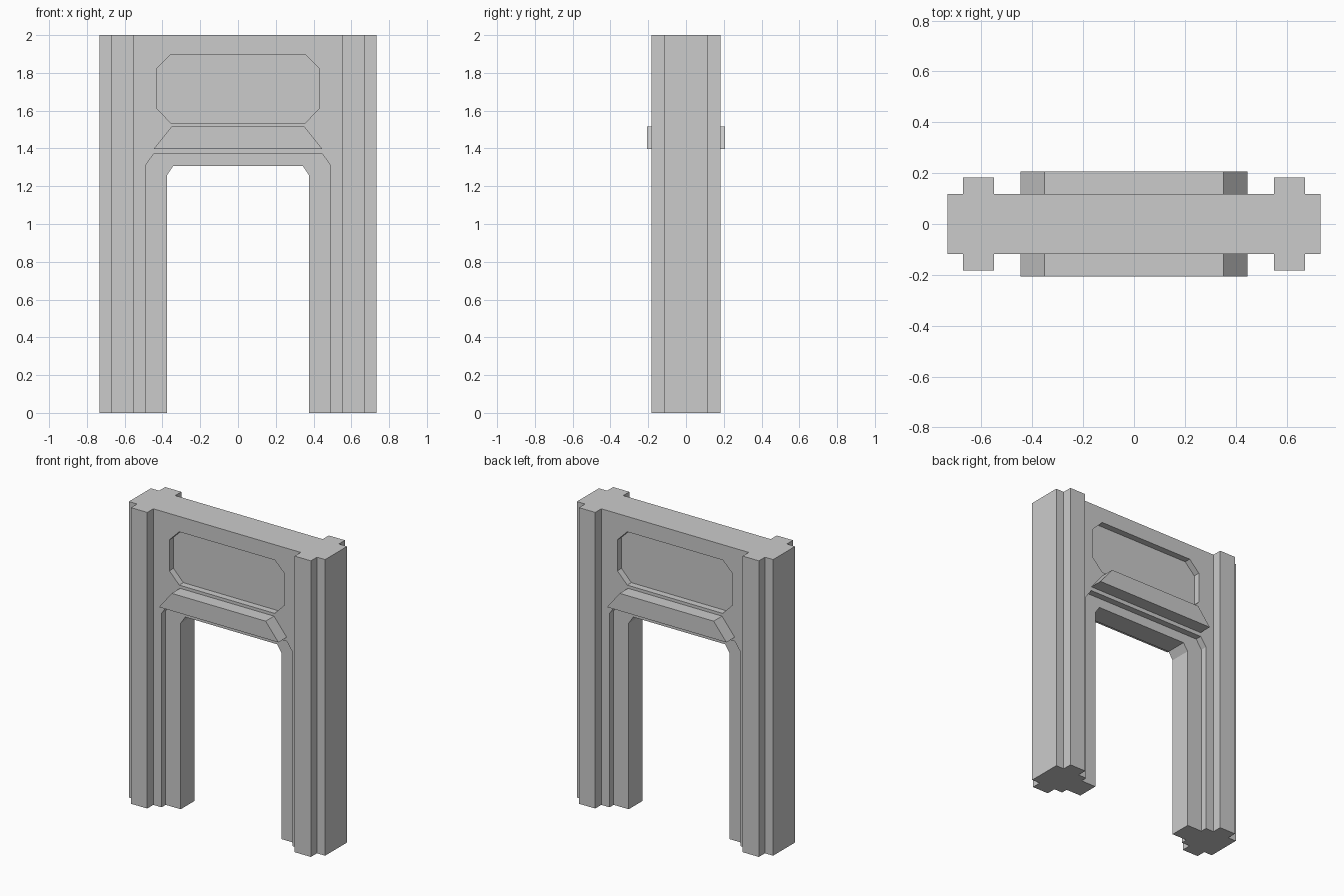
import bpy, bmesh

if "Cube" in bpy.data.objects:
    bpy.data.objects.remove(bpy.data.objects["Cube"])

HEIGHT = 2.0
WALL = 0.117      # half thickness of the wall
RECESS = 0.073    # half thickness where the wall is cut back


def prism(name, half, y0, y1):
    """Extrude along y a symmetric XZ outline given by its right half (x, z), bottom to top."""
    outline = half + [(-x, z) for x, z in reversed(half)]
    bm = bmesh.new()
    face = bm.faces.new([bm.verts.new((x, y0, z)) for x, z in outline])
    ext = bmesh.ops.extrude_face_region(bm, geom=[face])
    verts = [g for g in ext["geom"] if isinstance(g, bmesh.types.BMVert)]
    bmesh.ops.translate(bm, verts=verts, vec=(0, y1 - y0, 0))
    bmesh.ops.recalc_face_normals(bm, faces=bm.faces)
    return add(name, bm)


def box(name, lo, hi):
    bm = bmesh.new()
    bmesh.ops.create_cube(bm, size=1)
    for v in bm.verts:
        v.co = [(a + b) / 2 + c * (b - a) for a, b, c in zip(lo, hi, v.co)]
    return add(name, bm)


def add(name, bm):
    mesh = bpy.data.meshes.new(name)
    bm.to_mesh(mesh)
    bm.free()
    obj = bpy.data.objects.new(name, mesh)
    bpy.context.collection.objects.link(obj)
    return obj


def mirror(obj, x=False, y=False):
    mod = obj.modifiers.new("mirror", 'MIRROR')
    mod.use_axis = (x, y, False)
    mod.use_clip = False


def cut(target, cutter):
    bpy.context.view_layer.objects.active = target
    mod = target.modifiers.new("cut", 'BOOLEAN')
    mod.operation = 'DIFFERENCE'
    mod.solver = 'EXACT'
    mod.object = cutter
    bpy.ops.object.modifier_apply(modifier=mod.name)
    bpy.data.objects.remove(cutter, do_unlink=True)


# Wall slab
wall = box("doorway_wall", (-0.733, -WALL, 0), (0.733, WALL, HEIGHT))

# Door opening with chamfered head
cut(wall, prism("opening_cutter", [(0.377, -0.1), (0.377, 1.257), (0.343, 1.307)], -0.5, 0.5))

# Recessed door surround and eight-sided panel on both faces
surround = [(0.489, -0.1), (0.489, 1.31), (0.447, 1.371)]
panel = [(0.357, 1.536), (0.431, 1.613), (0.431, 1.822), (0.357, 1.896)]
for side in (-1, 1):
    for name, shape in (("surround_cutter", surround), ("panel_cutter", panel)):
        cut(wall, prism(name, shape, side * RECESS, side * 0.5))

# Pilasters, front and back of each leg
pilasters = box("pilasters", (0.551, WALL, 0), (0.672, 0.182, HEIGHT))
mirror(pilasters, x=True, y=True)

# Tapered lintel bars above the opening
lintel = prism("lintel_bars", [(0.446, 1.398), (0.351, 1.516)], WALL, 0.206)
mirror(lintel, y=True)
